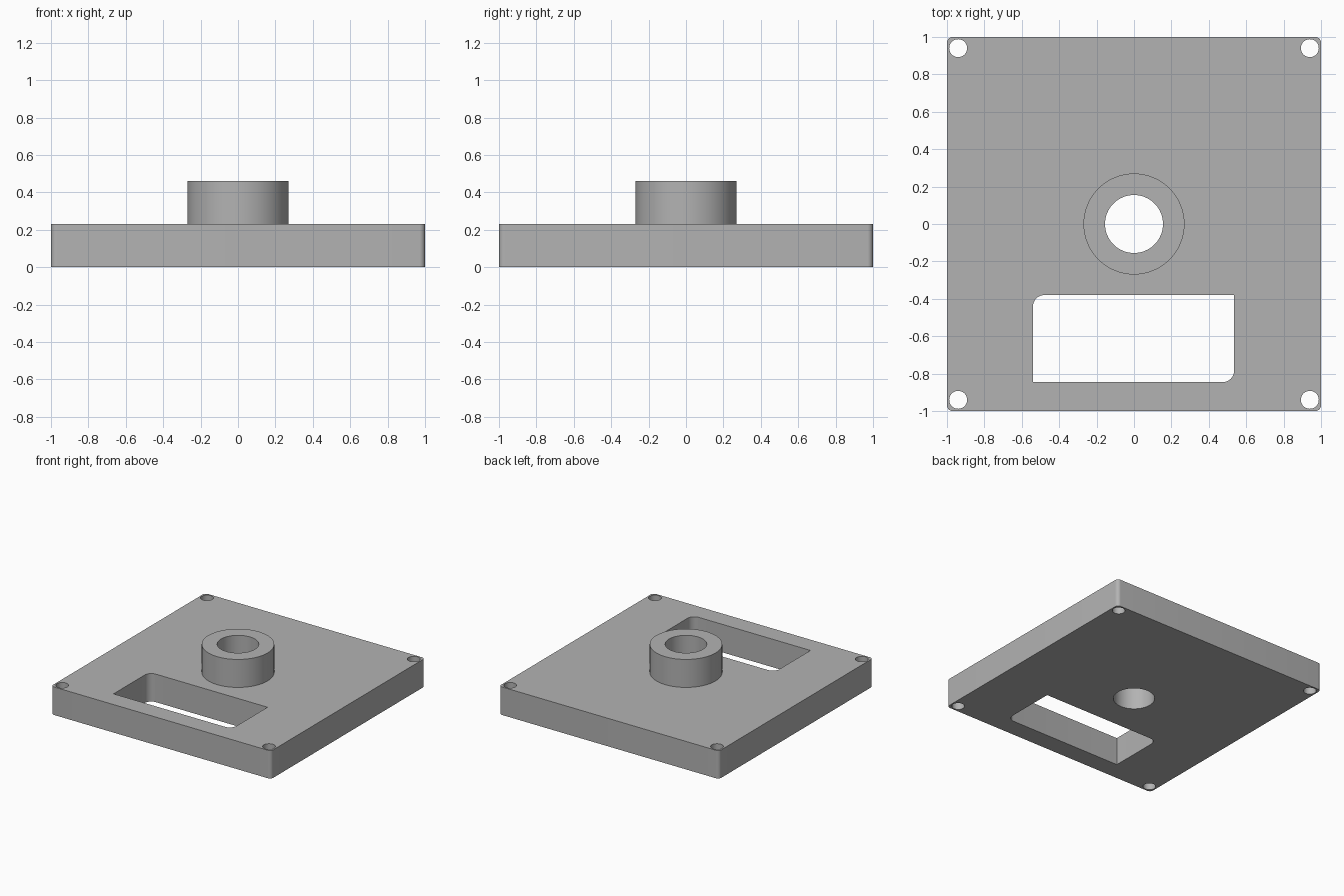
import bpy
import bmesh
from math import cos, sin, pi, radians

cube = bpy.data.objects.get("Cube")
if cube:
    bpy.data.objects.remove(cube, do_unlink=True)

PLATE_TOP, BOSS_TOP = 0.23, 0.46
BOSS_R, BORE_R = 0.27, 0.155
HOLE_R, HOLE_POS = 0.048, 0.94

grey = bpy.data.materials.new("light grey")
grey.use_nodes = True
grey.diffuse_color = (0.45, 0.45, 0.45, 1)
grey.node_tree.nodes["Principled BSDF"].inputs["Base Color"].default_value = grey.diffuse_color


def circle(x, y, r, n=64):
    return [(x + r * cos(2 * pi * i / n), y + r * sin(2 * pi * i / n)) for i in range(n)]


def rounded_rect(x0, y0, x1, y1, radii, steps=8):
    """Counter-clockwise outline; radii start at the upper right corner."""
    corners = [(x1, y1, -1, -1), (x0, y1, 1, -1), (x0, y0, 1, 1), (x1, y0, -1, 1)]
    points = []
    for k, ((x, y, sx, sy), r) in enumerate(zip(corners, radii)):
        if r == 0:
            points.append((x, y))
            continue
        for i in range(steps + 1):
            a = pi / 2 * (k + i / steps)
            points.append((x + sx * r + r * cos(a), y + sy * r + r * sin(a)))
    return points


def ring(bm, outline, z):
    """Closed loop of edges at one height."""
    verts = [bm.verts.new((x, y, z)) for x, y in outline]
    edges = [bm.edges.new((verts[i - 1], verts[i])) for i in range(len(verts))]
    return verts, edges


def wall(bm, low, high):
    """Strip of quads joining two rings."""
    a, b = low[0], high[0]
    for i in range(len(a)):
        bm.faces.new((a[i - 1], a[i], b[i], b[i - 1]))


def cap(bm, rings, up):
    """Flat face bounded by an outline and its holes."""
    edges = [e for r in rings for e in r[1]]
    bmesh.ops.triangle_fill(bm, edges=edges, use_beauty=True, normal=(0, 0, up))


bm = bmesh.new()

# Plate outline, window and corner screw holes
outlines = [rounded_rect(-1, -1, 1, 1, [0.03] * 4),
            rounded_rect(-0.54, -0.845, 0.535, -0.38, [0, 0.06, 0, 0.06])]
outlines += [circle(x, y, HOLE_R, 32)
             for x in (-HOLE_POS, HOLE_POS) for y in (-HOLE_POS, HOLE_POS)]
bottom = [ring(bm, o, 0) for o in outlines]
top = [ring(bm, o, PLATE_TOP) for o in outlines]

# Boss with its through bore
boss_low = ring(bm, circle(0, 0, BOSS_R), PLATE_TOP)
boss_high = ring(bm, circle(0, 0, BOSS_R), BOSS_TOP)
bore_low = ring(bm, circle(0, 0, BORE_R), 0)
bore_high = ring(bm, circle(0, 0, BORE_R), BOSS_TOP)

# Flat faces, then the upright walls
cap(bm, bottom + [bore_low], -1)
cap(bm, top + [boss_low], 1)
wall(bm, boss_high, bore_high)
for low, high in list(zip(bottom, top)) + [(boss_low, boss_high), (bore_low, bore_high)]:
    wall(bm, low, high)

bmesh.ops.recalc_face_normals(bm, faces=bm.faces)
bmesh.ops.dissolve_limit(bm, angle_limit=radians(0.5), verts=[],
                         edges=[e for e in bm.edges if e.is_manifold and e.calc_length() < 0])
mesh = bpy.data.meshes.new("mounting_plate")
bm.to_mesh(mesh)
bm.free()
mesh.materials.append(grey)
plate = bpy.data.objects.new("mounting_plate", mesh)
bpy.context.collection.objects.link(plate)

# Smooth the round walls, keep the edges sharp
bpy.ops.object.select_all(action="DESELECT")
plate.select_set(True)
bpy.context.view_layer.objects.active = plate
bpy.ops.object.shade_smooth_by_angle(angle=radians(30))
